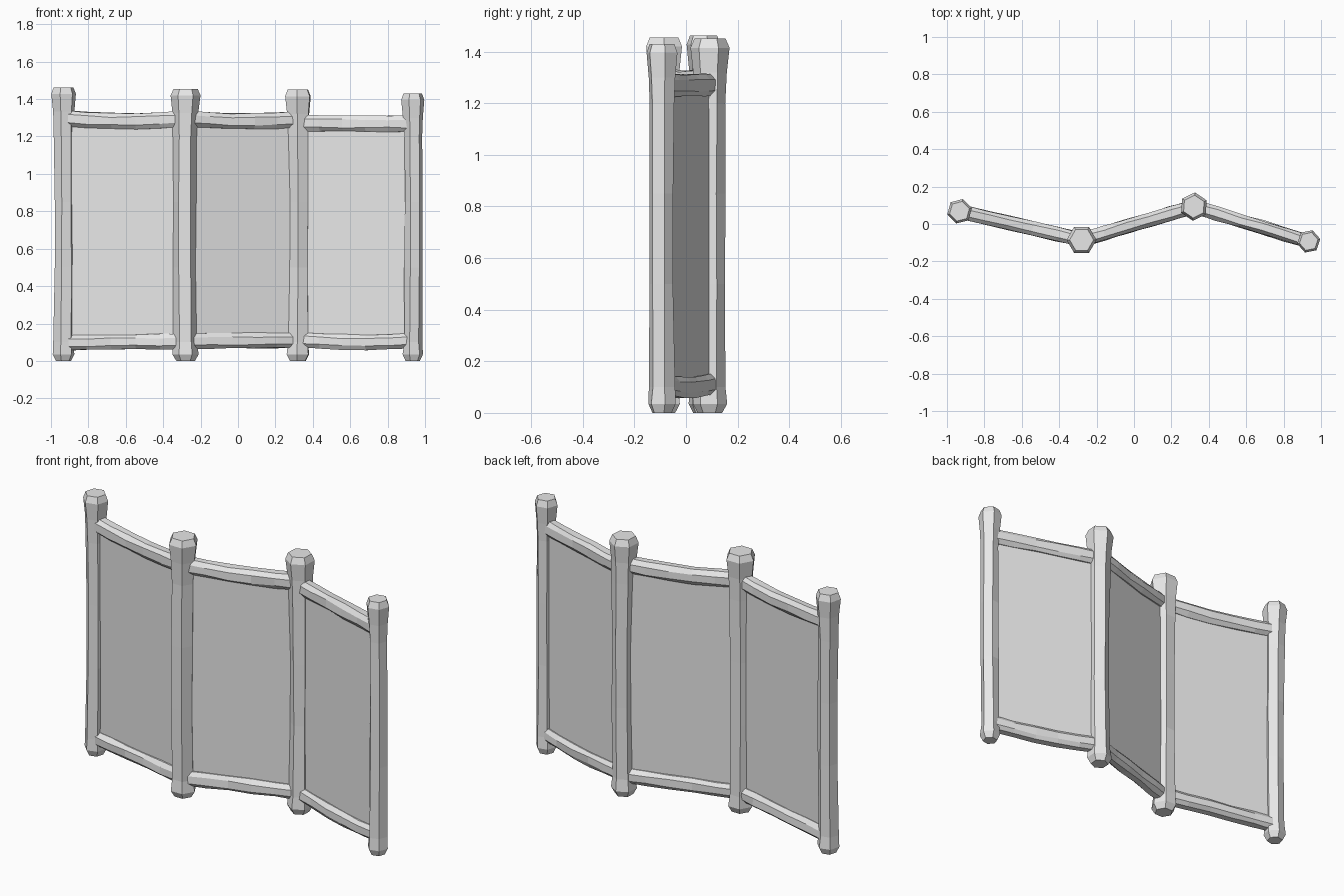
import bpy, bmesh, math, random
from mathutils import Vector

random.seed(4)
if "Cube" in bpy.data.objects:
    bpy.data.objects.remove(bpy.data.objects["Cube"], do_unlink=True)

grey = bpy.data.materials.new("plain_grey")
grey.use_nodes = True
grey.diffuse_color = (0.8, 0.8, 0.8, 1)
grey.node_tree.nodes["Principled BSDF"].inputs["Base Color"].default_value = (0.8, 0.8, 0.8, 1)


def loft(name, rings):
    """Skin a list of equal-length vertex rings and cap both ends."""
    bm = bmesh.new()
    rows = [[bm.verts.new(p) for p in ring] for ring in rings]
    n = len(rows[0])
    for a, b in zip(rows, rows[1:]):
        for i in range(n):
            j = (i + 1) % n
            bm.faces.new((a[i], a[j], b[j], b[i]))
    bm.faces.new(rows[0][::-1])
    bm.faces.new(rows[-1])
    bmesh.ops.recalc_face_normals(bm, faces=bm.faces)
    mesh = bpy.data.meshes.new(name)
    bm.to_mesh(mesh)
    bm.free()
    mesh.materials.append(grey)
    obj = bpy.data.objects.new(name, mesh)
    bpy.context.collection.objects.link(obj)
    return obj


def post(name, x, y, radius, height, turn, bend):
    """Six-sided carved post: chamfered foot, slim shaft, flared head."""
    profile = [(0, 0.62), (0.035, 0.88), (0.1, 0.8), (0.5, 0.76), (0.85, 0.76),
               (1.2, 0.79), (height - 0.13, 0.86), (height - 0.035, 1.0), (height, 0.8)]
    rings = []
    for k, (z, s) in enumerate(profile):
        shift = bend * math.sin(math.pi * z / height)
        wob = 0.004 if 1 < k < 6 else 0
        ring = []
        for i in range(6):
            a = turn + i * math.pi / 3
            r = radius * s + random.uniform(-wob, wob)
            ring.append((x + shift + r * math.cos(a), y + r * math.sin(a), z))
        rings.append(ring)
    return loft(name, rings)


def rail(name, a, b, z0, z1, sag, half_w, half_h):
    """Chamfered beam from post to post with a gentle sag."""
    a, b = Vector(a), Vector(b)
    d = (b - a).normalized()
    side = Vector((-d.y, d.x))
    c = 0.5
    section = [(-1, -c), (-c, -1), (c, -1), (1, -c), (1, c), (c, 1), (-c, 1), (-1, c)]
    rings = []
    for t in (0.02, 0.2, 0.4, 0.6, 0.8, 0.98):
        p = a.lerp(b, t)
        z = z0 + (z1 - z0) * t - sag * math.sin(math.pi * t)
        ring = []
        for u, v in section:
            q = p + side * (u * half_w + random.uniform(-0.004, 0.004))
            ring.append((q.x, q.y, z + v * half_h + random.uniform(-0.003, 0.003)))
        rings.append(ring)
    return loft(name, rings)


def panel(name, a, b, bottom, top):
    """Thin flat sheet stretched between two posts."""
    a, b = Vector(a), Vector(b)
    d = (b - a).normalized()
    off = Vector((-d.y, d.x)) * 0.012
    rings = []
    for p in (a, b):
        f, r = p - off, p + off
        rings.append([(f.x, f.y, bottom), (r.x, r.y, bottom), (r.x, r.y, top), (f.x, f.y, top)])
    return loft(name, rings)


# Posts: name, x, y, head radius, height, rotation, sideways bend
posts = [
    ("right_end_post", -0.933, 0.068, 0.068, 1.463, 0.25, 0.005),
    ("right_fold_post", -0.28, -0.085, 0.080, 1.455, 0.0, -0.006),
    ("left_fold_post", 0.32, 0.093, 0.076, 1.45, 0.45, 0.006),
    ("left_end_post", 0.934, -0.093, 0.063, 1.43, 0.2, 0.004),
]
for p in posts:
    post(*p)

# Rails and sheet of each bay: name, top rail end heights, top sag, bottom rail end heights, bottom sag
bays = [
    ("right", (1.297, 1.295), 0.014, (0.095, 0.103), -0.002),
    ("middle", (1.295, 1.290), 0.012, (0.103, 0.110), -0.002),
    ("left", (1.272, 1.268), 0.001, (0.115, 0.108), 0.012),
]
for (name, top, top_sag, low, low_sag), p, q in zip(bays, posts, posts[1:]):
    a, b = p[1:3], q[1:3]
    rail(name + "_top_rail", a, b, *top, top_sag, 0.036, 0.042)
    rail(name + "_bottom_rail", a, b, *low, low_sag, 0.036, 0.040)
    panel(name + "_panel", a, b, low[0], top[0] - 0.02)
